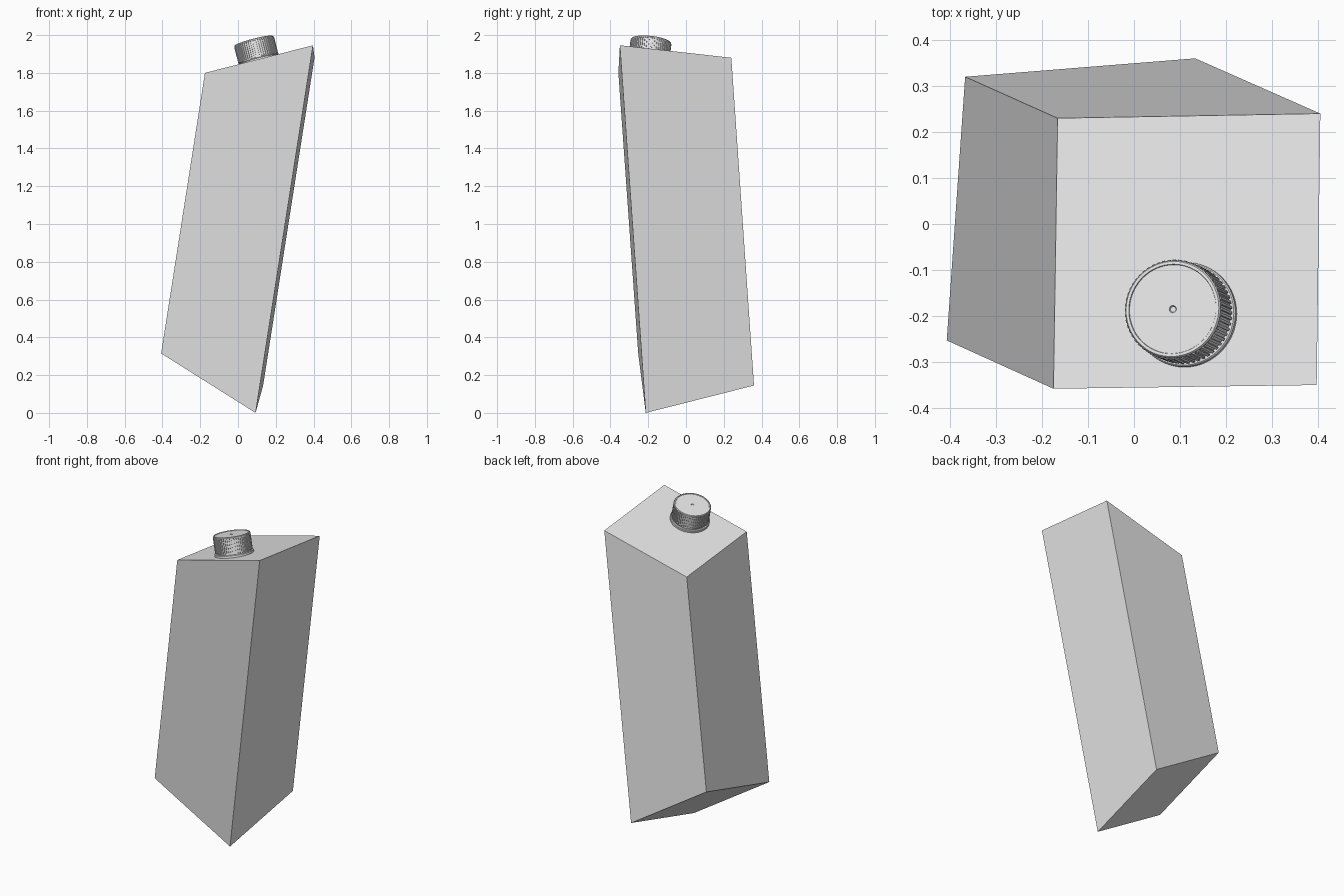
import bpy
import bmesh
import math
from mathutils import Vector, Matrix

old = bpy.data.objects.get("Cube")
if old:
    bpy.data.objects.remove(old, do_unlink=True)

grey = bpy.data.materials.new("light_grey")
grey.use_nodes = True
grey.diffuse_color = (0.8, 0.8, 0.8, 1)
grey.node_tree.nodes["Principled BSDF"].inputs["Base Color"].default_value = (0.8, 0.8, 0.8, 1)


def finish(name, bm, matrix=None):
    bmesh.ops.recalc_face_normals(bm, faces=bm.faces)
    mesh = bpy.data.meshes.new(name)
    bm.to_mesh(mesh)
    bm.free()
    mesh.materials.append(grey)
    ob = bpy.data.objects.new(name, mesh)
    bpy.context.collection.objects.link(ob)
    if matrix:
        ob.matrix_world = matrix
    return ob


def lathe(name, profile, matrix, sides=64):
    """Spin a closed (radius, height) profile around the cap axis."""
    bm = bmesh.new()
    verts = [bm.verts.new((r, 0, h)) for r, h in profile]
    edges = [bm.edges.new(pair) for pair in zip(verts, verts[1:])]
    bmesh.ops.spin(bm, geom=verts + edges, cent=(0, 0, 0), axis=(0, 0, 1),
                   angle=math.tau, steps=sides, use_duplicate=False)
    bmesh.ops.remove_doubles(bm, verts=bm.verts, dist=0.0002)
    ob = finish(name, bm, matrix)
    bpy.ops.object.select_all(action="DESELECT")
    ob.select_set(True)
    bpy.context.view_layer.objects.active = ob
    bpy.ops.object.shade_smooth_by_angle(angle=math.radians(30))
    return ob


# Carton: leaning block with slanted ends, corners in matching order
top = [Vector(p) for p in ((-0.175, -0.358, 1.80), (0.397, -0.35, 1.946),
                           (0.405, 0.24, 1.88), (-0.166, 0.23, 1.734))]
base = [Vector(p) for p in ((-0.407, -0.253, 0.315), (0.093, -0.213, 0),
                            (0.133, 0.36, 0.145), (-0.367, 0.32, 0.46))]
bm = bmesh.new()
upper = [bm.verts.new(p) for p in top]
lower = [bm.verts.new(p) for p in base]
bm.faces.new(upper)
bm.faces.new(lower[::-1])
for i in range(4):
    j = (i + 1) % 4
    bm.faces.new((lower[i], lower[j], upper[j], upper[i]))
finish("carton_body", bm)

# Cap frame: origin on the slanted top, axis along its normal
normal = (top[1] - top[0]).cross(top[3] - top[0]).normalized()
seat = Vector((0.113, -0.198, 0))
seat.z = top[0].z - (normal.x * (seat.x - top[0].x) + normal.y * (seat.y - top[0].y)) / normal.z
frame = Matrix.Translation(seat) @ Vector((0, 0, 1)).rotation_difference(normal).to_matrix().to_4x4()

# Flange ring on the carton and the neck above it
lathe("spout_flange", [(0, -0.004), (0.114, -0.004), (0.114, 0.012), (0.111, 0.015),
                       (0.102, 0.015), (0.102, 0.024), (0, 0.024)], frame)

# Screw cap with a thin rim, shallow recess and centre dimple
lathe("screw_cap", [(0, 0.02), (0.105, 0.02), (0.105, 0.108), (0.107, 0.110),
                    (0.107, 0.115), (0.104, 0.119), (0.098, 0.119), (0.097, 0.116),
                    (0.008, 0.116), (0.006, 0.112), (0, 0.112)], frame)

# Grip ribs around the cap
RIBS = 56
bm = bmesh.new()
for i in range(RIBS):
    turn = Matrix.Rotation(math.tau * i / RIBS, 4, "Z")
    place = Matrix.Translation((0.1055, 0, 0.066)) @ Matrix.Diagonal((0.007, 0.006, 0.09, 1))
    bmesh.ops.create_cube(bm, size=1, matrix=turn @ place)
finish("cap_ribs", bm, frame)
